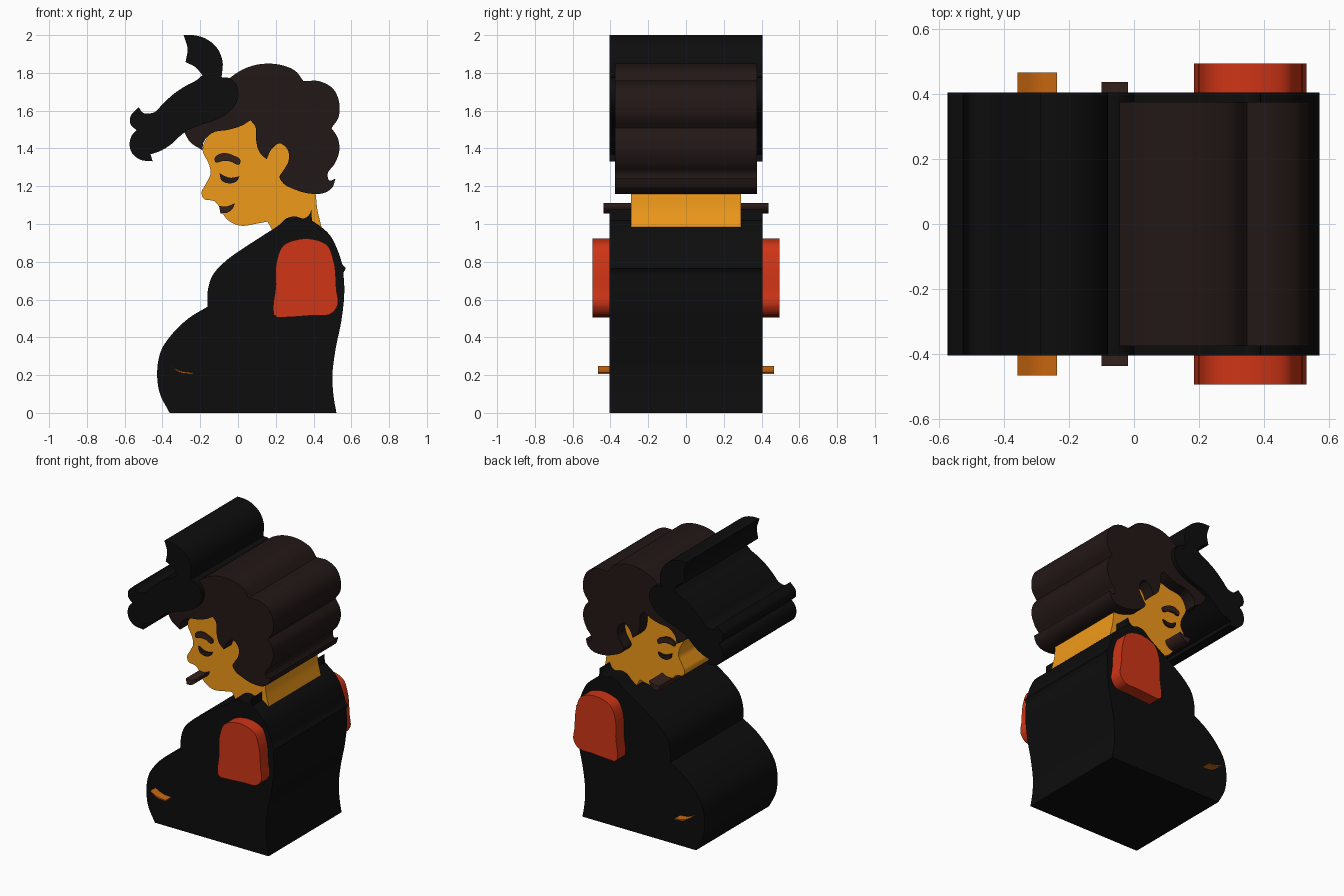
import bpy, bmesh
from mathutils import Vector


def outline(pts, steps=5):
    """Closed smooth curve through (x, z) points; a third value marks a sharp corner."""
    n, out = len(pts), []
    p = [Vector(q[:2]) for q in pts]
    sharp = [len(q) > 2 for q in pts]
    for i in range(n):
        j = (i + 1) % n
        a, b = p[i], p[j]
        if sharp[i] and sharp[j]:
            out.append(a.copy())
            continue
        span = (b - a).length

        def tangent(k):
            if sharp[k]:
                return b - a
            prev, nxt = p[k - 1], p[(k + 1) % n]
            l0, l1 = (p[k] - prev).length, (nxt - p[k]).length
            d = (p[k] - prev) / l0 * l1 + (nxt - p[k]) / l1 * l0
            return d / (l0 + l1) * span
        ta, tb = tangent(i), tangent(j)
        for s in range(steps):
            t = s / steps
            out.append(a * (2*t**3 - 3*t**2 + 1) + ta * (t**3 - 2*t**2 + t)
                       + b * (3*t**2 - 2*t**3) + tb * (t**3 - t**2))
    return out


def slab(name, pts, half, color):
    """Extrude the outline from y = -half to y = +half."""
    bm = bmesh.new()
    ring = [bm.verts.new((v.x, -half, v.y)) for v in outline(pts)]
    face = bm.faces.new(ring)
    ext = bmesh.ops.extrude_face_region(bm, geom=[face], use_keep_orig=True)
    moved = [g for g in ext["geom"] if isinstance(g, bmesh.types.BMVert)]
    bmesh.ops.translate(bm, verts=moved, vec=(0, 2 * half, 0))
    bmesh.ops.recalc_face_normals(bm, faces=bm.faces)
    me = bpy.data.meshes.new(name)
    bm.to_mesh(me)
    bm.free()
    ob = bpy.data.objects.new(name, me)
    bpy.context.collection.objects.link(ob)
    mat = bpy.data.materials.get(color) or bpy.data.materials.new(color)
    mat.diffuse_color = COLORS[color]
    me.materials.append(mat)
    bpy.ops.object.select_all(action='DESELECT')
    ob.select_set(True)
    bpy.context.view_layer.objects.active = ob
    bpy.ops.object.shade_smooth_by_angle(angle=0.6)


COLORS = {
    "black": (0.004, 0.004, 0.004, 1),
    "dark_brown": (0.016, 0.009, 0.008, 1),
    "brown": (0.035, 0.015, 0.012, 1),
    "skin": (0.87, 0.32, 0.01, 1),
    "red": (0.62, 0.035, 0.008, 1),
    "orange": (0.6, 0.14, 0.005, 1),
}

# Dress with collar tip
slab("dress", [
    (-.362, 0, 1), (-.415, .106), (-.428, .2), (-.405, .335), (-.352, .414), (-.257, .504),
    (-.161, .562, 1), (-.161, .64), (-.135, .727), (-.07, .8), (.034, .875), (.14, .944),
    (.22, .997), (.257, 1.03), (.3, 1.04), (.352, 1.03), (.378, 1.05), (.389, 1.077, 1),
    (.391, 1.018, 1), (.43, .992), (.484, .944), (.526, .865), (.553, .785, 1),
    (.571, .765, 1), (.558, .743, 1), (.563, .653), (.548, .493), (.516, .334), (.5, .2),
    (.505, .095), (.521, 0, 1)], .405, "black")

# Face and neck
slab("face", [
    (-.188, 1.395), (-.15, 1.305), (-.145, 1.268), (-.172, 1.21), (-.193, 1.162),
    (-.183, 1.135), (-.124, 1.12), (-.103, 1.098), (-.087, 1.066), (-.05, 1.018),
    (.008, .992), (.103, 1.003), (.156, 1.013, 1), (.182, .966, 1), (.442, .985, 1),
    (.42, 1.077), (.41, 1.167), (.38, 1.3), (.3, 1.47), (.1, 1.6), (-.13, 1.5)], .29, "skin")

# Hair, with the notch around the ear
slab("hair", [
    (-.283, 1.485, 1), (-.257, 1.438), (-.188, 1.39, 1), (-.183, 1.432), (-.14, 1.48),
    (-.045, 1.5), (.024, 1.523), (.066, 1.549, 1), (.09, 1.52), (.095, 1.448), (.114, 1.38),
    (.151, 1.342, 1), (.177, 1.395), (.22, 1.427), (.262, 1.395), (.267, 1.332),
    (.24, 1.283), (.22, 1.247), (.24, 1.215), (.3, 1.183), (.39, 1.16), (.463, 1.167),
    (.5, 1.194), (.516, 1.24, 1), (.484, 1.23), (.474, 1.263), (.51, 1.316), (.537, 1.395),
    (.526, 1.46), (.495, 1.507, 1), (.532, 1.565), (.537, 1.634), (.505, 1.714),
    (.43, 1.756), (.347, 1.756, 1), (.304, 1.81), (.235, 1.84), (.167, 1.849),
    (.077, 1.838), (.008, 1.809), (-.045, 1.772, 1), (-.05, 1.65, 1), (-.15, 1.56, 1)],
    .375, "dark_brown")

# Ribbon bow
slab("ribbon", [
    (-.288, 2, 1), (-.23, 1.999), (-.177, 1.984), (-.114, 1.936), (-.082, 1.862),
    (-.087, 1.777, 1), (-.045, 1.772), (-.008, 1.735), (.003, 1.687), (-.013, 1.634),
    (-.05, 1.59), (-.124, 1.549), (-.204, 1.523), (-.283, 1.485), (-.362, 1.416),
    (-.415, 1.385), (-.463, 1.369, 1), (-.452, 1.332, 1), (-.521, 1.342), (-.563, 1.379),
    (-.574, 1.422), (-.558, 1.475), (-.537, 1.496, 1), (-.569, 1.528), (-.569, 1.57),
    (-.526, 1.618, 1), (-.505, 1.59), (-.442, 1.592), (-.4, 1.634), (-.336, 1.692),
    (-.272, 1.734), (-.22, 1.761), (-.188, 1.788, 1), (-.225, 1.83), (-.278, 1.857, 1),
    (-.267, 1.926)], .405, "black")

# Sleeve
slab("sleeve", [
    (.209, .505), (.2, .68), (.204, .8), (.24, .886), (.315, .918), (.405, .918),
    (.474, .886), (.505, .81), (.521, .653), (.527, .568), (.5, .53), (.378, .515),
    (.246, .506)], .494, "red")

# Facial features and dress crease
slab("eye", [(-.098, 1.268, 1), (-.045, 1.245), (.008, 1.252, 1), (-.005, 1.228),
             (-.045, 1.215), (-.087, 1.231)], .302, "dark_brown")
slab("eyebrow", [(-.124, 1.348), (-.087, 1.374), (-.024, 1.363), (.013, 1.337),
                 (.008, 1.316), (-.045, 1.332), (-.087, 1.332), (-.119, 1.326)],
     .302, "brown")
slab("mouth", [(-.1, 1.095, 1), (-.06, 1.093), (-.018, 1.11, 1), (-.024, 1.088),
               (-.055, 1.061), (-.093, 1.056, 1)], .436, "brown")
slab("crease", [(-.358, .247, 1), (-.304, .222), (-.237, .213, 1), (-.237, .205, 1),
                (-.31, .215)], .465, "orange")
